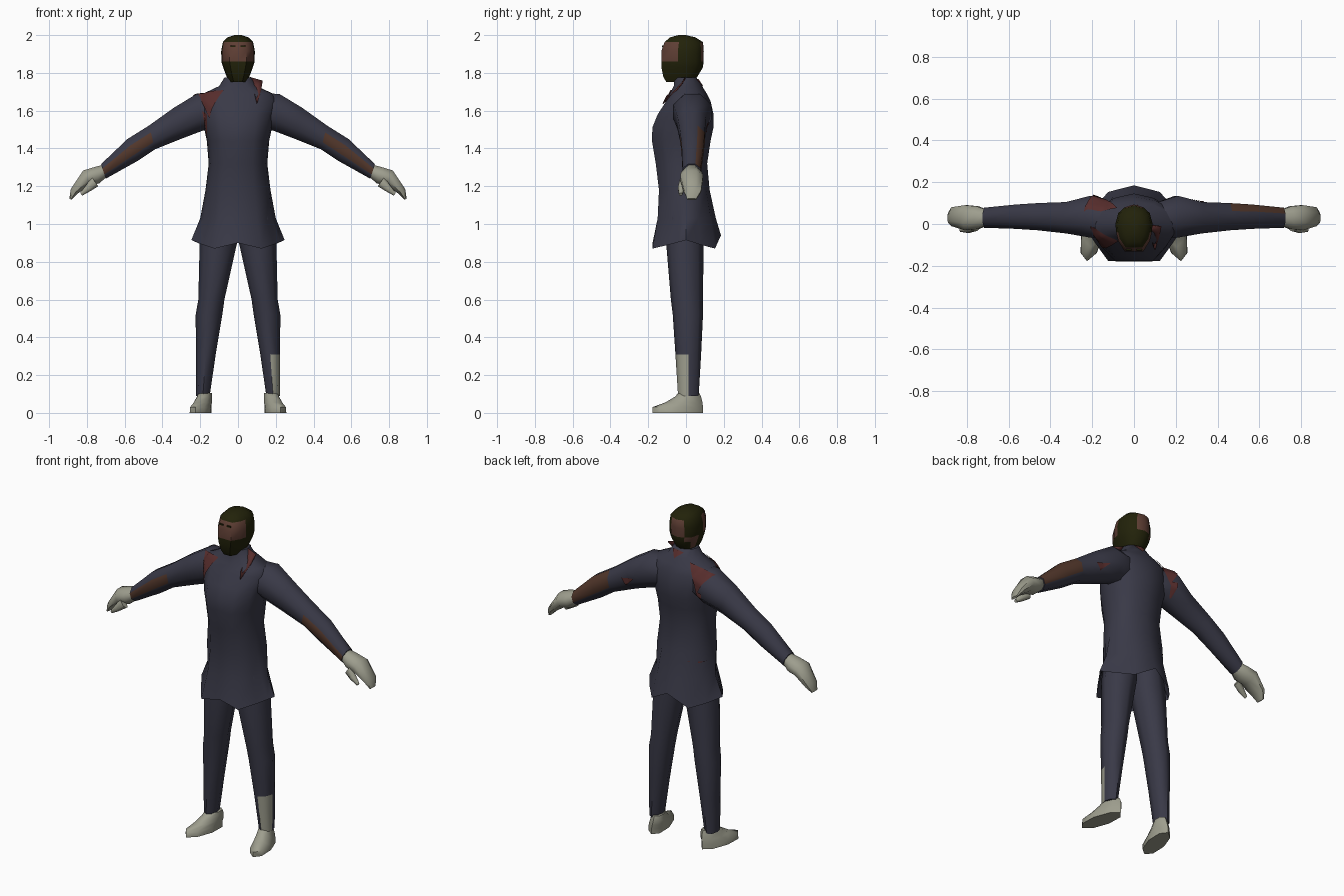
import bpy, bmesh, math
from mathutils import Vector
from mathutils.bvhtree import BVHTree

if "Cube" in bpy.data.objects:
    bpy.data.objects.remove(bpy.data.objects["Cube"], do_unlink=True)


def material(name, rgb):
    m = bpy.data.materials.new(name)
    m.use_nodes = True
    m.diffuse_color = (*rgb, 1)
    m.node_tree.nodes["Principled BSDF"].inputs["Base Color"].default_value = (*rgb, 1)
    return m


NAVY = material("navy cloth", (0.041, 0.041, 0.063))
GREY = material("pale grey", (0.34, 0.34, 0.27))
MAROON = material("maroon", (0.095, 0.026, 0.025))
SKIN = material("brown skin", (0.112, 0.048, 0.034))
HAIR = material("dark olive hair", (0.016, 0.016, 0.003))
BROWN = material("brown sleeve", (0.085, 0.038, 0.024))


def finish(name, bm, mats, rule=None, angle=58):
    bm.normal_update()
    for f in bm.faces:
        if rule:
            f.material_index = int(rule(f.calc_center_median(), f.normal))
    mesh = bpy.data.meshes.new(name)
    bm.to_mesh(mesh)
    bm.free()
    ob = bpy.data.objects.new(name, mesh)
    bpy.context.collection.objects.link(ob)
    for m in mats:
        mesh.materials.append(m)
    bpy.ops.object.select_all(action="DESELECT")
    ob.select_set(True)
    bpy.context.view_layer.objects.active = ob
    bpy.ops.object.shade_smooth_by_angle(angle=math.radians(angle))
    return ob


def loft(name, rings, mats, rule=None, side=1, open_start=False):
    """Skin a list of point rings; side=-1 mirrors to the right."""
    bm = bmesh.new()
    rows = [[bm.verts.new((p[0] * side, p[1], p[2])) for p in r] for r in rings]
    n = len(rows[0])
    for a, b in zip(rows, rows[1:]):
        for i in range(n):
            bm.faces.new((a[i], a[(i + 1) % n], b[(i + 1) % n], b[i]))
    bm.faces.new(rows[-1])
    if not open_start:
        bm.faces.new(rows[0])
    bmesh.ops.recalc_face_normals(bm, faces=bm.faces[:])
    return finish(name, bm, mats, rule)


def oval(c, u, v, phase, n=8):
    k = 1 / math.cos(2 * math.pi * phase / n)
    angles = [2 * math.pi * (i + phase) / n for i in range(n)]
    return [c + u * math.cos(a) * k + v * math.sin(a) * k for a in angles]


def flat_ring(z, x0, x1, y0, y1, shear=0):
    c = Vector(((x0 + x1) / 2, (y0 + y1) / 2, z))
    pts = oval(c, Vector(((x1 - x0) / 2, 0, 0)), Vector((0, (y1 - y0) / 2, 0)), 0)
    for p in pts:
        p.x -= shear * (p.y + 0.04)
    return pts


def limb_ring(tx, tz, bx, bz, y, d):
    top, low = Vector((tx, y, tz)), Vector((bx, y, bz))
    return oval((top + low) / 2, Vector((0, d, 0)), (top - low) / 2, 0.5)


# Half cross-sections, front to back: round for body and head, angular for the skirt
ROUND = [(0, -1), (.5, -1), (.85, -.62), (.95, -.33), (1, 0), (.85, .55), (.5, .85), (0, 1)]
SKIRT = [(0, -1), (.5, -1), (.75, -.52), (.9, -.2), (1, 0), (.77, .42), (.5, .83), (0, 1)]
HEM = [0.03, 0, 0.02, 0.035, 0.045, 0.02, 0, 0.07]


def body_ring(z, w, front, back, section=ROUND, hem=0):
    half = [(w * a, -front * b if b < 0 else back * b, z + hem * h)
            for (a, b), h in zip(section, HEM)]
    return half + [(-x, y, zz) for x, y, zz in half[-2:0:-1]]


# Coat with flared zigzag hem and raised collar
coat_profile = [
    (1.18, .172, -.143, .125), (1.32, .155, -.16, .112),
    (1.44, .165, -.18, .13), (1.51, .18, -.178, .145), (1.58, .192, -.15, .146),
    (1.65, .212, -.105, .13), (1.69, .185, -.085, .11), (1.73, .1, -.065, .085),
    (1.775, .072, -.06, .055)]
coat = loft("coat", [body_ring(.87, .247, -.177, .185, SKIRT, 1),
                     body_ring(1.03, .2, -.15, .158, SKIRT)]
            + [body_ring(*p) for p in coat_profile], [NAVY], open_start=True)


# Head: skin on the face, a bald patch behind and the right ear
def head_rule(c, n):
    face = c.y < -.03 and 1.85 < c.z < 1.968 and n.z < .5
    back = c.y > .06 and abs(c.x) < .05 and 1.87 < c.z < 1.965
    ear = c.x < -.055 and .01 < c.y < .08 and 1.8 < c.z < 1.86
    return face or back or ear


head_profile = [
    (1.752, .045, -.105, .035), (1.78, .06, -.12, .06), (1.83, .079, -.13, .09),
    (1.86, .088, -.131, .093), (1.915, .089, -.131, .094), (1.963, .08, -.113, .09),
    (1.988, .055, -.085, .05), (2.0, .02, -.04, .0)]
loft("head", [body_ring(*p) for p in head_profile], [HAIR, SKIN], head_rule)

arm_profile = [
    (.1, 1.695, .1, 1.51, .02, .08), (.22, 1.688, .185, 1.495, .035, .1),
    (.34, 1.615, .29, 1.455, .03, .075), (.47, 1.522, .44, 1.395, .035, .065),
    (.585, 1.45, .53, 1.335, .035, .058), (.725, 1.317, .7, 1.24, .03, .048)]
hand_profile = [
    (.72, 1.312, .7, 1.245, .03, .04), (.765, 1.3, .735, 1.215, .03, .055),
    (.82, 1.283, .785, 1.205, .03, .06), (.885, 1.185, .85, 1.16, .035, .045),
    (.893, 1.135, .882, 1.128, .03, .024)]
thumb_profile = [
    (.775, 1.25, .74, 1.2, -.015, .018), (.805, 1.205, .78, 1.175, -.025, .018),
    (.835, 1.165, .825, 1.15, -.028, .009)]
leg_profile = [
    (1.04, .0, .18, -.1, .09), (.9, .005, .203, -.105, .093), (.6, .072, .21, -.08, .09),
    (.52, .083, .224, -.07, .09), (.31, .118, .223, -.056, .08), (.09, .15, .222, -.042, .067)]
foot_profile = [
    (.105, .15, .222, -.04, .07), (.085, .147, .228, -.06, .08), (.055, .144, .24, -.11, .087),
    (.03, .144, .25, -.178, .09), (0, .142, .252, -.178, .09)]


def front_strip(c, n):
    return .45 < abs(c.x) < .7 and n.y < -.8


def left_sleeve(c, n):
    return front_strip(c, n) or (.45 < c.x < .7 and n.y > .2 and n.z > -.35)


def left_leg_rule(c, n):
    return c.z < .31 and n.x > .1 and n.y < -.1


# Paired limbs
arms = []
for side, label in ((1, "left"), (-1, "right")):
    left = side > 0
    arms.append(loft(label + "_arm", [limb_ring(*p) for p in arm_profile], [NAVY, BROWN],
                     left_sleeve if left else front_strip, side))
    loft(label + "_hand", [limb_ring(*p) for p in hand_profile], [GREY], None, side)
    loft(label + "_thumb", [limb_ring(*p) for p in thumb_profile], [GREY], None, side)
    loft(label + "_leg", [flat_ring(*p) for p in leg_profile], [NAVY, GREY],
         left_leg_rule if left else None, side)
    loft(label + "_foot", [flat_ring(*p, .2) for p in foot_profile], [GREY], None, side)

# Surface the cloth patches are laid on
verts, polys = [], []
for ob in [coat] + arms:
    base = len(verts)
    verts += [v.co.copy() for v in ob.data.vertices]
    polys += [[base + i for i in p.vertices] for p in ob.data.polygons]
surface = BVHTree.FromPolygons(verts, polys)


def patch(name, corners, steps=10):
    """Drape a triangle onto the cloth along its own normal."""
    a, b, c = [Vector(p) for p in corners]
    out = (b - a).cross(c - a).normalized()
    if out.y * (a + b + c).y < 0:
        out.negate()
    bm, grid = bmesh.new(), {}
    for i in range(steps + 1):
        for j in range(steps + 1 - i):
            p = a + (b - a) * i / steps + (c - a) * j / steps
            hit = surface.ray_cast(p + out * .15, -out)
            if hit[0]:
                grid[i, j] = bm.verts.new(hit[0] + out * .006)
    for i, j in list(grid):
        for keys in (((i, j), (i + 1, j), (i, j + 1)), ((i, j), (i, j + 1), (i - 1, j + 1))):
            if all(k in grid for k in keys):
                bm.faces.new([grid[k] for k in keys])
    bm.normal_update()
    for f in bm.faces:
        if f.normal.dot(out) < 0:
            f.normal_flip()
    finish(name, bm, [MAROON])


patch("front_shoulder_patch", [(-.21, -.01, 1.69), (-.07, -.07, 1.7), (-.16, -.13, 1.575)])
patch("front_seam_patch", [(-.19, -.1, 1.6), (-.165, -.1, 1.58), (-.165, -.1, 1.46)])
patch("back_shoulder_patch", [(-.08, .07, 1.715), (-.24, .06, 1.68), (-.16, .14, 1.57)])
patch("back_seam_patch", [(-.2, .13, 1.58), (-.15, .13, 1.58), (-.19, .13, 1.48)])
patch("back_arm_patch", [(.27, .1, 1.54), (.36, .1, 1.52), (.33, .1, 1.48)])
patch("back_collar_patch", [(-.03, .06, 1.755), (.05, .05, 1.76), (.015, .09, 1.72)])
patch("back_waist_patch", [(-.17, .12, 1.13), (-.09, .12, 1.135), (-.13, .12, 1.12)])

# Loose collar flap on the left side
bm = bmesh.new()
outline = [(.06, .0, 1.775), (.13, -.01, 1.755), (.122, -.05, 1.705),
           (.1, -.12, 1.635), (.09, -.1, 1.675), (.08, -.035, 1.72)]
bm.faces.new([bm.verts.new(p) for p in outline])
flap = finish("collar_flap", bm, [MAROON])
flap.modifiers.new("thickness", "SOLIDIFY").thickness = .006

# Dark brows
for side, label in ((1, "left"), (-1, "right")):
    bm = bmesh.new()
    bmesh.ops.create_cube(bm, size=1)
    for v in bm.verts:
        v.co = Vector((v.co.x * .026 + side * .026, v.co.y * .008 - .124, v.co.z * .008 + 1.94))
    finish(label + "_brow", bm, [HAIR])
